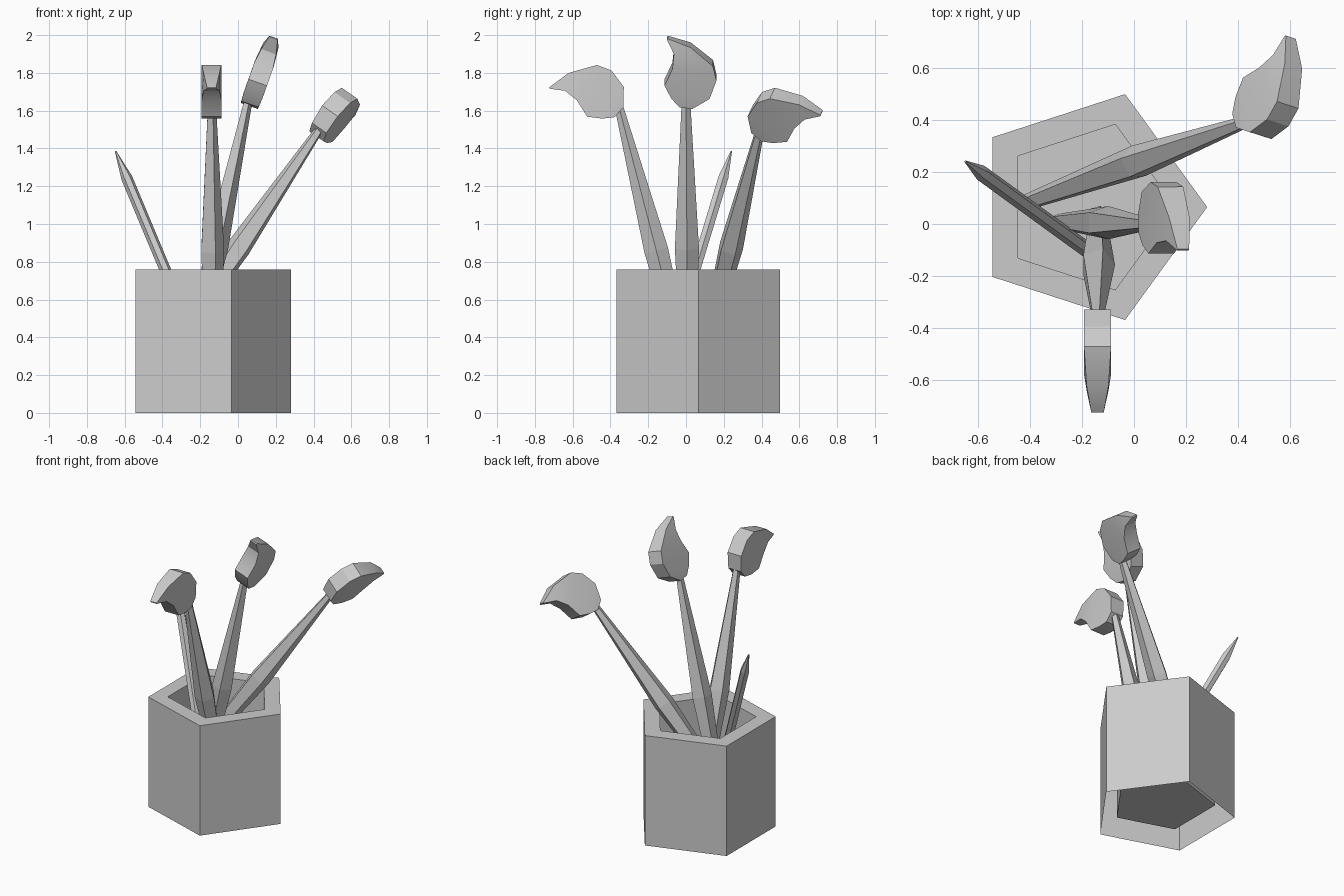
import bpy, bmesh, math
from mathutils import Vector

if "Cube" in bpy.data.objects:
    bpy.data.objects.remove(bpy.data.objects["Cube"])


def loft(name, rings, cap_start=True, cap_end=True, smooth=None):
    """Skin a list of equal-length vertex rings into one object."""
    bm = bmesh.new()
    vs = [[bm.verts.new(p) for p in ring] for ring in rings]
    n = len(rings[0])
    for a, b in zip(vs, vs[1:]):
        for i in range(n):
            j = (i + 1) % n
            bm.faces.new((a[i], a[j], b[j], b[i]))
    if cap_start:
        bm.faces.new(vs[0][::-1])
    if cap_end:
        bm.faces.new(vs[-1])
    bmesh.ops.recalc_face_normals(bm, faces=bm.faces)
    me = bpy.data.meshes.new(name)
    bm.to_mesh(me)
    bm.free()
    ob = bpy.data.objects.new(name, me)
    bpy.context.collection.objects.link(ob)
    if smooth:
        bpy.ops.object.select_all(action='DESELECT')
        bpy.context.view_layer.objects.active = ob
        ob.select_set(True)
        bpy.ops.object.shade_smooth_by_angle(angle=math.radians(smooth))
    return ob


def ring(center, x, y, r, sides):
    return [center + r * (math.cos(a) * x + math.sin(a) * y)
            for a in (math.tau * i / sides for i in range(sides))]


def rod(name, base, top, toward, profile, sides):
    """Faceted tapering rod; profile is (fraction along, radius)."""
    base, top = Vector(base), Vector(top)
    axis = (top - base).normalized()
    x = (toward - axis * toward.dot(axis)).normalized()
    y = axis.cross(x)
    return loft(name, [ring(base.lerp(top, f), x, y, r, sides) for f, r in profile])


# Head outline: left point, right point, half thickness, from ferrule to tip
HEAD = [((-.036, .010), (.034, .000), .048),
        ((-.078, .060), (.125, .058), .052),
        ((-.114, .132), (.161, .160), .052),
        ((-.072, .225), (.143, .240), .052),
        ((-.064, .305), (.025, .342), .042),
        ((-.101, .381), (-.096, .386), .024)]
HANDLE = [(0, .032), (.5, .067), (1, .024)]


def brush(label, foot, neck, base, tip, bulge):
    """Brush with a curved flat head, placed by its base, tip and bulge points."""
    base = Vector(base)
    e1 = (Vector(tip) - base).normalized()
    e2 = Vector(bulge) - base
    e2 = (e2 - e1 * e2.dot(e1)).normalized()
    lean = math.atan2(.098, .385)
    v = math.cos(lean) * e1 + math.sin(lean) * e2
    u = math.cos(lean) * e2 - math.sin(lean) * e1
    n = u.cross(v)
    rings = []
    for l, r, t in HEAD:
        pl = base + u * l[0] + v * l[1]
        pr = base + u * r[0] + v * r[1]
        rings.append([pl - n * t, pr - n * t, pr + n * t, pl + n * t])
    loft(label + "_brush_head", rings, smooth=30)
    rod(label + "_brush_handle", foot, neck, n, HANDLE, 5)


# Pentagonal pot: outer wall, rim, inner wall and raised floor, open underneath
X, Y = Vector((1, 0, 0)), Vector((0, 1, 0))
loft("pot", [ring(Vector((-.175, .065, z)), X, Y, r, 5)
             for r, z in ((.456, 0), (.456, .76), (.334, .76), (.334, .085))],
     cap_start=False)

# Three brushes
brush("front", (-.14, .04, .10), (-.14, -.355, 1.62),
      (-.14, -.35, 1.59), (-.14, -.722, 1.72), (-.14, -.468, 1.84))
brush("middle", (-.29, .01, .10), (.052, .0, 1.65),
      (.06, 0, 1.625), (.189, -.098, 1.988), (.14, .143, 1.851))
brush("back", (-.42, .08, .25), (.43, .392, 1.50),
      (.42, .38, 1.485), (.605, .725, 1.59), (.60, .47, 1.70))

# Sharpened pencil
rod("pencil", (-.11, -.15, .10), (-.648, .24, 1.385), X,
    [(0, .03), (.89, .03), (1, .004)], 6)
